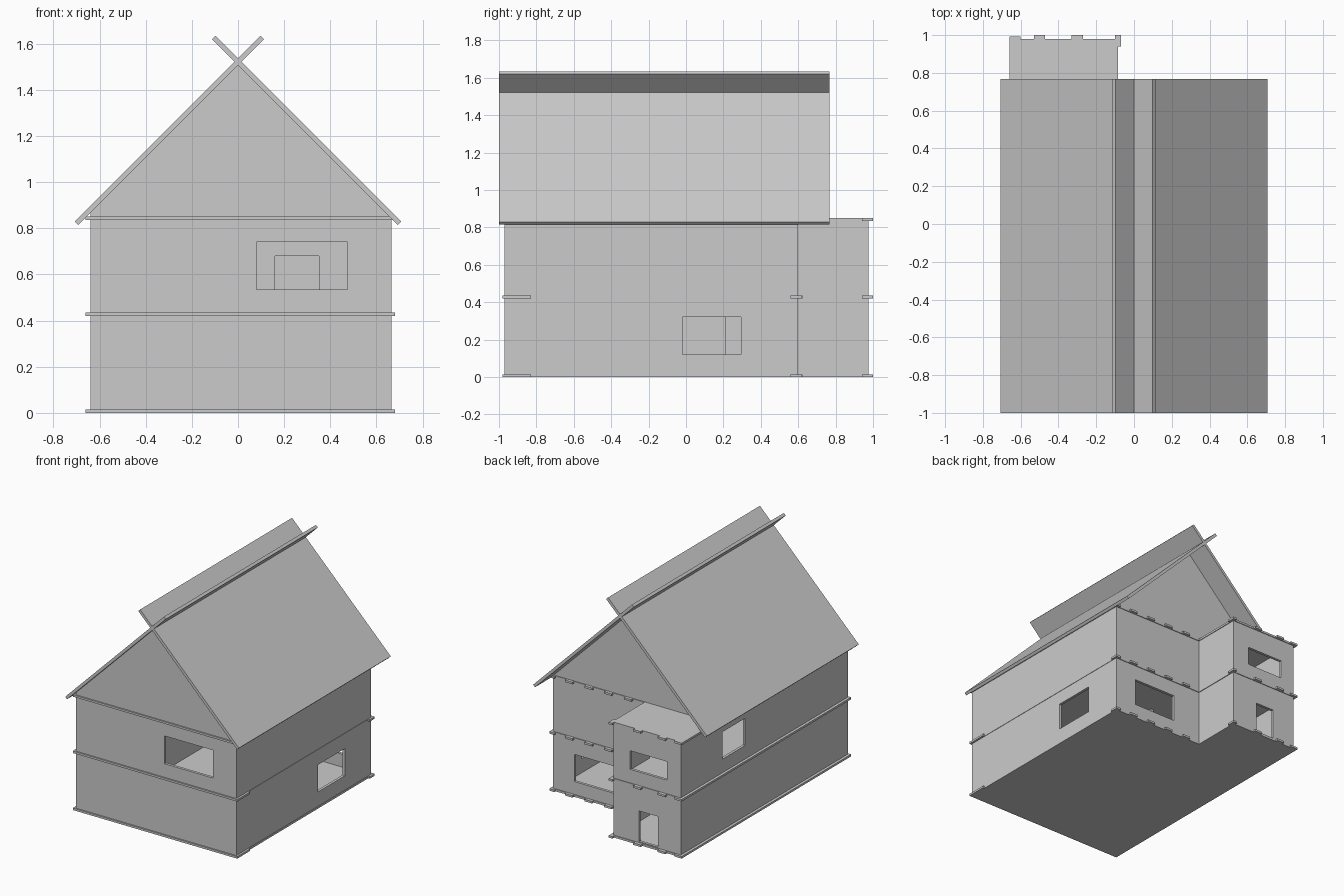
import bpy, bmesh
from mathutils import Vector

if "Cube" in bpy.data.objects:
    bpy.data.objects.remove(bpy.data.objects["Cube"])

# Axis mapping: a flat 2D outline is placed in a plane and extruded along its axis
PLANES = {
    'x': (lambda a, b, d: Vector((d, a, b)), Vector((1, 0, 0))),
    'y': (lambda a, b, d: Vector((a, d, b)), Vector((0, 1, 0))),
    'z': (lambda a, b, d: Vector((a, b, d)), Vector((0, 0, 1))),
}


def rect(a0, a1, b0, b1):
    return [(a0, b0), (a1, b0), (a1, b1), (a0, b1)]


def panel(name, axis, start, thick, outline, holes=()):
    """Flat sheet with optional openings, extruded from start along axis."""
    place, normal = PLANES[axis]
    bm = bmesh.new()
    edges = []
    for loop in (outline, *holes):
        vs = [bm.verts.new(place(a, b, start)) for a, b in loop]
        edges += [bm.edges.new((vs[i], vs[(i + 1) % len(vs)])) for i in range(len(vs))]
    bmesh.ops.triangle_fill(bm, use_beauty=True, edges=edges, normal=normal)
    ext = bmesh.ops.extrude_face_region(bm, geom=bm.faces[:], use_keep_orig=True)
    moved = [g for g in ext['geom'] if isinstance(g, bmesh.types.BMVert)]
    bmesh.ops.translate(bm, verts=moved, vec=normal * thick)
    bmesh.ops.recalc_face_normals(bm, faces=bm.faces[:])
    me = bpy.data.meshes.new(name)
    bm.to_mesh(me)
    bm.free()
    ob = bpy.data.objects.new(name, me)
    bpy.context.collection.objects.link(ob)
    return ob


T = 0.02                                   # sheet thickness
XL, XR, YF, YB = -0.64, 0.665, -0.97, 0.60  # main body
XT, YT = -0.09, 0.975                      # rear wing
P = 0.015                                  # floor plate thickness


def tabbed_edge(centres, y, out, half=0.03):
    """Points along a back edge, with small square tabs sticking out."""
    pts = []
    for c in centres:
        pts += [(c + half, y), (c + half, y + out), (c - half, y + out), (c - half, y)]
    return pts


# Floor plates: L-shaped, with tabs along the back edges
def plate_outline():
    pts = [(-0.66, -0.98), (0.68, -0.98), (0.68, -0.83), (0.668, -0.83),
           (0.668, 0.56), (0.68, 0.56), (0.68, YB + 0.02), (0.64, YB + 0.02), (0.64, YB + 0.005)]
    pts += tabbed_edge((0.52, 0.36, 0.20, 0.04), YB + 0.005, 0.018)
    pts += [(XT + 0.005, YB + 0.005), (XT + 0.005, 0.94), (-0.07, 0.94),
            (-0.07, 1.0), (-0.10, 1.0), (-0.10, 0.98)]
    pts += tabbed_edge((-0.30, -0.50), 0.98, 0.02)
    pts += [(-0.60, 0.98), (-0.60, 0.993), (-0.66, 0.993)]
    return pts


for name, z in (("ground_plate", 0.0), ("middle_plate", 0.42), ("top_plate", 0.835)):
    panel(name, 'z', z, P, plate_outline())

# Storeys: (prefix, z range, openings for each wall)
storeys = [
    ("ground", P, 0.42, dict(
        right=[rect(-0.02, 0.295, 0.12, 0.32)],
        back=[rect(0.14, 0.49, 0.11, 0.31)],
        wing=[rect(-0.453, -0.30, 0.022, 0.248)])),
    ("upper", 0.42 + P, 0.835, dict(
        left=[rect(0.225, 0.49, 0.535, 0.735)],
        wing=[rect(-0.526, -0.225, 0.535, 0.672)])),
]
for s, z0, z1, op in storeys:
    panel(s + "_left_wall", 'x', XL, T, rect(YF, YT, z0, z1), op.get("left", ()))
    panel(s + "_right_wall", 'x', XR - T, T, rect(YF, YB, z0, z1), op.get("right", ()))
    panel(s + "_back_wall", 'y', YB - T, T, rect(XT - T, XR, z0, z1), op.get("back", ()))
    panel(s + "_wing_back_wall", 'y', YT - T, T, rect(XL, XT, z0, z1), op.get("wing", ()))
    panel(s + "_wing_side_wall", 'x', XT - T, T, rect(YB - T, YT, z0, z1))

# Front walls; the upper one continues up into the gable
panel("ground_front_wall", 'y', YF, T, rect(XL, XR, P, 0.42))
APEX = 1.508


def gable(z0):
    return [(XL, z0), (XR, z0), (XR, max(z0 + 0.001, APEX - XR)), (0, APEX), (XL, APEX + XL)]


panel("upper_front_wall", 'y', YF, T, gable(0.42 + P), [rect(0.08, 0.475, 0.535, 0.74)])
back_gable = [(XL, 0.85), (APEX - 0.85, 0.85), (0, APEX), (XL, APEX + XL)]
panel("back_gable", 'y', YB - T, T, back_gable)

# Inner partitions, seen through the windows
panel("ground_partition", 'x', 0.0, T, rect(YF + T, 0.21, P, 0.42))
panel("upper_long_partition", 'x', 0.0, T, rect(YF + T, YB - T, 0.42 + P, 0.835))
door = [(T, 0.435), (0.16, 0.435), (0.16, 0.68), (0.35, 0.68), (0.35, 0.435),
        (XR - T, 0.435), (XR - T, 0.835), (T, 0.835)]
panel("upper_cross_partition", 'y', -0.3, T, door)

# Two roof sheets at 45 degrees, crossing above the ridge
h = 0.0075
for side, label in ((1, "left"), (-1, "right")):
    prof = [(-0.70 + h, 0.822 - h), (0.105 + h, 1.627 - h),
            (0.105 - h, 1.627 + h), (-0.70 - h, 0.822 + h)]
    panel("roof_" + label, 'y', -1.0, 1.768, [(side * a, b) for a, b in prof])
